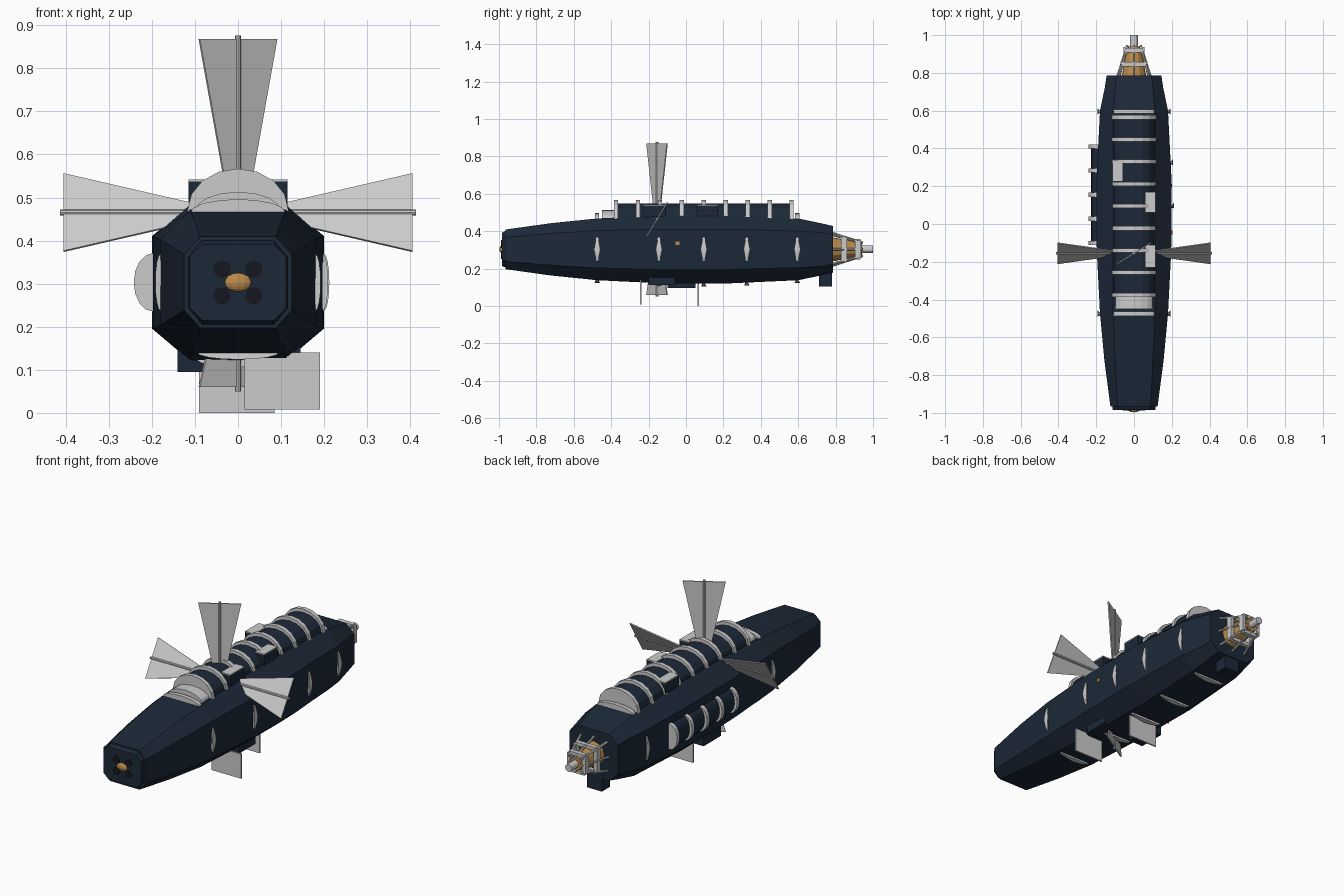
import bpy, bmesh, math
from mathutils import Vector, Matrix

if "Cube" in bpy.data.objects:
    bpy.data.objects.remove(bpy.data.objects["Cube"])

def material(name, rgb):
    m = bpy.data.materials.new(name)
    m.diffuse_color = (*rgb, 1)
    m.use_nodes = True
    m.node_tree.nodes["Principled BSDF"].inputs["Base Color"].default_value = m.diffuse_color
    return m

DARK = material("navy_hull", (0.012, 0.022, 0.04))
BLACK = material("dark_tubes", (0.008, 0.008, 0.014))
AMBER = material("amber", (0.5, 0.26, 0.07))
GREY = None
CZ = 0.303   # height of the hull axis

def finish(bm, name, mat):
    bmesh.ops.recalc_face_normals(bm, faces=bm.faces)
    me = bpy.data.meshes.new(name)
    bm.to_mesh(me)
    bm.free()
    ob = bpy.data.objects.new(name, me)
    bpy.context.collection.objects.link(ob)
    if mat:
        me.materials.append(mat)
    return ob

def loft(name, rings, mat):
    """Closed skin through rings of equal point count."""
    bm = bmesh.new()
    vs = [[bm.verts.new(p) for p in r] for r in rings]
    n = len(vs[0])
    for a, b in zip(vs, vs[1:]):
        for i in range(n):
            bm.faces.new((a[i], a[(i + 1) % n], b[(i + 1) % n], b[i]))
    bm.faces.new(vs[0])
    bm.faces.new(vs[-1])
    return finish(bm, name, mat)

def box(name, lo, hi, mat=GREY):
    bm = bmesh.new()
    bmesh.ops.create_cube(bm, size=1)
    lo, hi = Vector(lo), Vector(hi)
    for v in bm.verts:
        v.co = (lo + hi) / 2 + v.co * (hi - lo)
    return finish(bm, name, mat)

def rod(name, a, b, r1, r2=None, mat=GREY, seg=8):
    bm = bmesh.new()
    a, b = Vector(a), Vector(b)
    bmesh.ops.create_cone(bm, cap_ends=True, segments=seg, radius1=r1,
                          radius2=r1 if r2 is None else r2, depth=(b - a).length)
    rot = (b - a).to_track_quat('Z', 'Y').to_matrix().to_4x4()
    bm.transform(Matrix.Translation((a + b) / 2) @ rot)
    return finish(bm, name, mat)

def arch(name, y, thick, half, height, base, turn=0, mat=GREY, taper=1.0, n=8):
    """Bulging arc segment; base is its distance from the hull axis, turn is about y."""
    rings = []
    rot = Matrix.Rotation(turn, 3, 'Y')
    prof = [(-half, -0.03)]
    prof += [(-half * math.cos(math.pi * i / n), height * math.sin(math.pi * i / n)) for i in range(n + 1)]
    prof += [(half, -0.03)]
    for s in (-1, 1):
        ring = []
        for x, h in prof:
            k = taper + (1 - taper) * (1 - abs(x) / half)
            p = rot @ Vector((x, 0, base + h))
            ring.append(p + Vector((0, y + s * thick / 2 * k, CZ)))
        rings.append(ring)
    return loft(name, rings, mat)

# Hull: chamfered box section lofted along y
def octagon(y, w, h, fx, fz):
    return [(x, y, CZ + z) for x, z in ((w, fz), (fx, h), (-fx, h), (-w, fz),
                                        (-w, -fz), (-fx, -h), (fx, -h), (w, -fz))]
loft("hull", [octagon(*s) for s in (
    (-0.965, .125, .106, .088, .065), (-0.72, .157, .14, .1, .085), (-0.475, .18, .165, .11, .1),
    (-0.145, .197, .181, .11, .107), (0.21, .2, .183, .11, .107), (0.6, .18, .165, .11, .098),
    (0.72, .155, .14, .1, .09), (0.785, .145, .125, .092, .08))], DARK)
loft("nose_cap", [octagon(-0.96, .115, .1, .083, .06), octagon(-0.985, .112, .088, .083, .06)], DARK)

# Nose tubes and amber sonar dome
for x in (-.037, .037):
    for z in (-.031, .031):
        rod("nose_tube", (x, -.97, CZ + z), (x, -.988, CZ + z), .02, mat=BLACK, seg=16)
bm = bmesh.new()
bmesh.ops.create_uvsphere(bm, u_segments=12, v_segments=8, radius=1,
                          matrix=Matrix.Translation((0, -.983, CZ)) @ Matrix.Diagonal((.032, .014, .022, 1)))
finish(bm, "nose_dome", AMBER)

# Top casing with ribs
arch("top_casing", .095, .95, .108, .078, .168, mat=DARK)
for i in range(9):
    arch("top_rib", -.375 + i * .1175, .022, .117, .096, .168)
arch("top_casing_front_step", -.415, .07, .1, .045, .165)

# Deck boxes with grey lids
for x0, x1, y0, y1 in ((.06, .115, .06, .17), (.06, .115, -.23, -.11), (-.115, -.06, .225, .34)):
    box("deck_box", (x0, y0, .46), (x1, y1, .537), DARK)
    box("deck_box_lid", (x0, y0, .537), (x1, y1, .542))

# Port casing with ribs
LEFT, RIGHT, DOWN = -math.pi / 2, math.pi / 2, math.pi
arch("side_casing", .155, .51, .062, .032, .195, LEFT, DARK)
for i in range(5):
    arch("side_casing_rib", -.1 + i * .1275, .022, .068, .045, .197, LEFT)

# Hull ribs: starboard and belly everywhere, port and top near the ends
for y, w in ((-.475, .18), (-.145, .197), (.095, .2), (.325, .194), (.595, .18)):
    h = w - .017
    arch("starboard_rib", y, .034, .066, .012, w, RIGHT, taper=.25)
    arch("belly_rib", y, .03, .095, .016, h, DOWN, taper=.4)
    if abs(y) > .4:
        arch("port_rib", y, .034, .066, .012, w, LEFT, taper=.25)
        arch("top_hull_rib", y, .022, .11, .03, h, 0)

# Fan-shaped sails, each a pitched tapering blade with a mast
def fan(name, root, tip, wdir, r0, r1, pole):
    root, tip, wdir = Vector(root), Vector(tip), Vector(wdir)
    nrm = (tip - root).cross(wdir).normalized() * .003
    rings = [[c + wdir * s * r + nrm * t for s, t in ((-1, -1), (1, -1), (1, 1), (-1, 1))]
             for c, r in ((root, r0), (tip, r1))]
    loft(name, rings, GREY)
    rod(name + "_mast", root, tip + (tip - root).normalized() * pole, .007)

FY = -.155
fan("top_fan", (0, FY, .5), (0, FY, .868), (.09, .055, 0), .27, 1, .008)
fan("belly_fan", (0, FY, .14), (0, FY, .06), (.09, .055, 0), .8, 1, .01)
for s, side in ((1, "starboard"), (-1, "port")):
    fan(side + "_fan", (s * .1, FY, .465), (s * .405, FY, .465), (0, .055, .09), .22, 1, .008)

# Belly plates, modules and tail block
box("belly_plate_front", (.015, -.245, .008), (.19, -.237, .14))
box("belly_plate_rear", (-.09, .062, 0), (.085, .07, .125))
box("belly_module_port", (-.14, -.1, .095), (-.05, .05, .17), DARK)
box("belly_module_starboard", (.06, -.2, .113), (.145, -.06, .18), DARK)
box("tail_block", (-.045, .71, .104), (.045, .78, .25), DARK)
box("side_light", (.19, -.055, .325), (.203, -.035, .345), AMBER)

# Tail: amber cone inside a grey frame, with shaft
rod("tail_cone", (0, .78, CZ), (0, .94, CZ), .065, .035, AMBER, 12)
rod("tail_shaft", (0, .9, CZ), (0, 1.0, CZ), .02, seg=12)
for y, r in ((.845, .062), (.92, .046)):
    for s in (-1, 1):
        box("tail_frame_side", (s * r - .009, y - .016, CZ - r), (s * r + .009, y + .016, CZ + r))
        box("tail_frame_bar", (-r, y - .012, CZ + s * r - .009), (r, y + .012, CZ + s * r + .009))
for sx in (-1, 1):
    for sz in (-1, 1):
        rod("tail_strut", (sx * .08, .775, CZ + sz * .08), (sx * .035, .945, CZ + sz * .035), .007)
    rod("tail_side_strut", (sx * .09, .775, CZ), (sx * .035, .945, CZ), .006)
    rod("tail_upper_strut", (0, .775, CZ + sx * .09), (0, .945, CZ + sx * .035), .006)
